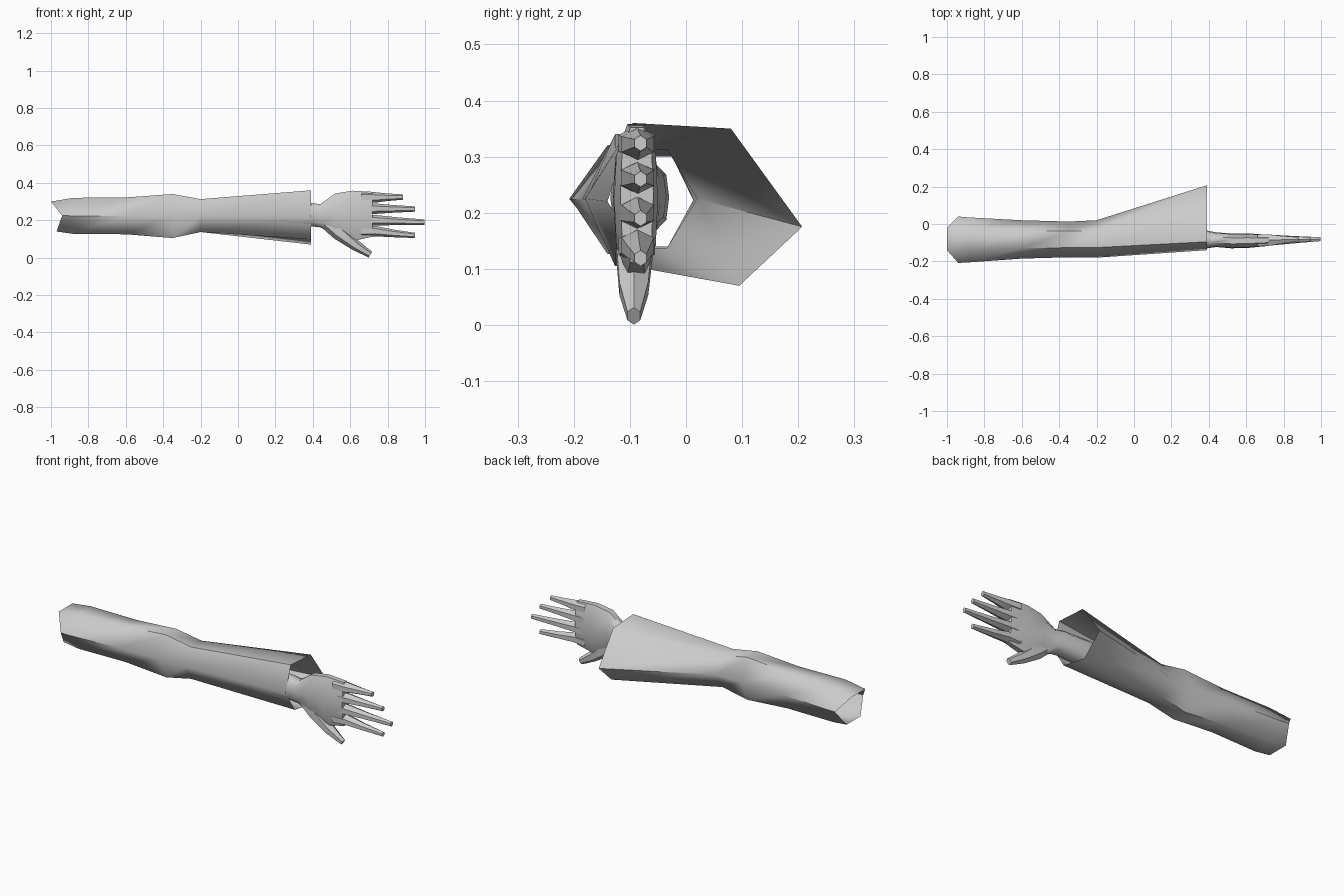
import bpy, bmesh, math
from mathutils import Vector

if "Cube" in bpy.data.objects:
    bpy.data.objects.remove(bpy.data.objects["Cube"])


def loft(name, rings, cap_start=False, cap_end=False, angle=50):
    """Skin a list of equal-length point rings."""
    bm = bmesh.new()
    vr = [[bm.verts.new(p) for p in r] for r in rings]
    n = len(rings[0])
    for a, b in zip(vr, vr[1:]):
        for i in range(n):
            j = (i + 1) % n
            bm.faces.new((a[i], a[j], b[j], b[i]))
    if cap_start:
        bm.faces.new(vr[0])
    if cap_end:
        bm.faces.new(vr[-1])
    bmesh.ops.recalc_face_normals(bm, faces=bm.faces)
    me = bpy.data.meshes.new(name)
    bm.to_mesh(me)
    bm.free()
    ob = bpy.data.objects.new(name, me)
    bpy.context.collection.objects.link(ob)
    bpy.ops.object.select_all(action='DESELECT')
    ob.select_set(True)
    bpy.context.view_layer.objects.active = ob
    bpy.ops.object.shade_smooth_by_angle(angle=math.radians(angle))
    return ob


def hexagon(x, yf, yb, zb, zt):
    """Sleeve section: pointed to front and back, flat above and below."""
    a, b, m = yf + (yb - yf) * .27, yb - (yb - yf) * .27, (zb + zt) / 2
    return [(x, yf, m), (x, a, zt), (x, b, zt), (x, yb, m), (x, b, zb), (x, a, zb)]


def digit(name, path, sides=6):
    """Tapered finger; path points are x, y, z, half width, half depth."""
    rings = []
    for k, (x, y, z, w, d) in enumerate(path):
        p, q = path[max(k - 1, 0)], path[min(k + 1, len(path) - 1)]
        side = Vector((p[2] - q[2], 0, q[0] - p[0])).normalized()
        ring = []
        for i in range(sides):
            t = math.tau * i / sides
            ring.append(Vector((x, y, z)) + side * (w * math.cos(t))
                        + Vector((0, d * math.sin(t) * 1.1, 0)))
        rings.append(ring)
    return loft(name, rings, cap_end=True)


# Open sleeve: notched shoulder end, elbow, flared cuff
shoulder = [(-.94, -.208, .225), (-1, -.14, .30), (-1, -.02, .30),
            (-.94, .04, .225), (-.97, -.02, .14), (-.97, -.14, .14)]
cuff = [(.39, -.14, .22), (.39, -.095, .36), (.39, .08, .35),
        (.39, .207, .175), (.39, .095, .07), (.39, -.06, .098)]
loft("sleeve", [shoulder,
                hexagon(-.88, -.205, .035, .127, .32),
                hexagon(-.6, -.185, .02, .125, .322),
                hexagon(-.35, -.178, .013, .105, .34),
                hexagon(-.2, -.18, .02, .137, .313),
                cuff], angle=60)

# Wrist and palm: rounded box sections
palm = []
for x, yf, yb, zb, zt in [(.22, -.135, -.03, .16, .295), (.39, -.13, -.035, .168, .292),
                          (.44, -.123, -.045, .162, .286), (.52, -.13, -.05, .12, .343),
                          (.61, -.128, -.05, .088, .358), (.72, -.117, -.058, .112, .352)]:
    my, mz, hy, hz = (yf + yb) / 2, (zb + zt) / 2, (yb - yf) / 2, (zt - zb) / 2
    palm.append([(x, my + hy * u, mz + hz * v) for u, v in
                 [(-.4, 1), (.4, 1), (.9, .6), (1, 0), (.9, -.6),
                  (.4, -1), (-.4, -1), (-.9, -.6), (-1, 0), (-.9, .6)]])
loft("palm", palm, cap_start=True, cap_end=True)

# Four fingers: base height, tip x, tip height
for name, zb, xt, zt in [("little_finger", .322, .883, .324), ("ring_finger", .262, .946, .26),
                         ("middle_finger", .2, .998, .19), ("index_finger", .142, .946, .119)]:
    xm = .70 + (xt - .70) * .5
    digit(name, [(.66, -.088, zb + (zb - .225) * .02, .03, .034),
                 (.735, -.086, zb, .028, .03),
                 (xm, -.084, (zb + zt) / 2, .021, .021),
                 (xt, -.081, zt, .014, .011)])

# Thumb
digit("thumb", [(.47, -.09, .195, .04, .03), (.54, -.092, .135, .042, .034),
                (.63, -.093, .065, .029, .027), (.708, -.093, .016, .018, .012)])
